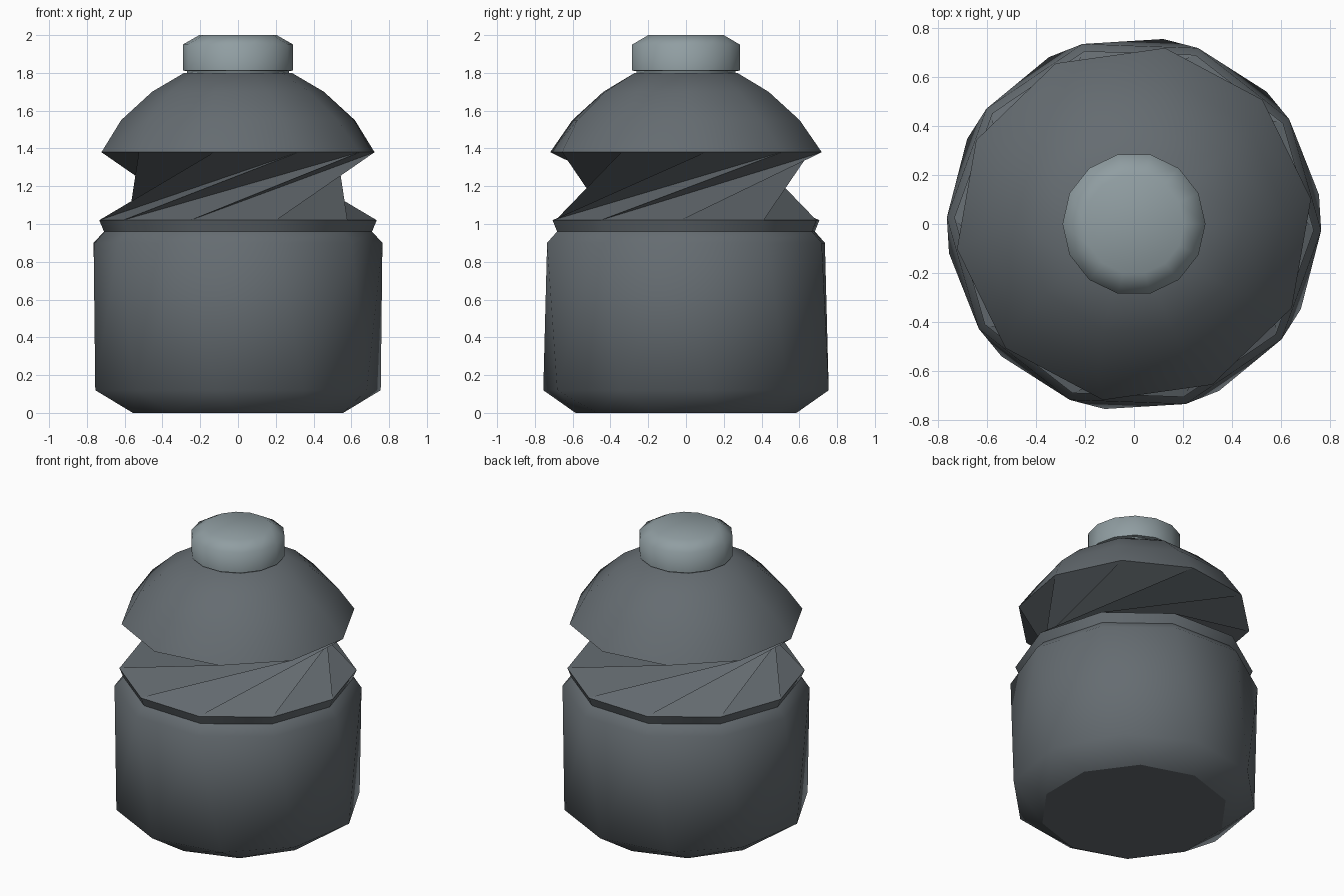
import bpy
from math import cos, sin, radians

if "Cube" in bpy.data.objects:
    bpy.data.objects.remove(bpy.data.objects["Cube"])


def material(name, color):
    m = bpy.data.materials.new(name)
    m.diffuse_color = (*color, 1)
    m.use_nodes = True
    m.node_tree.nodes["Principled BSDF"].inputs["Base Color"].default_value = m.diffuse_color
    return m


def loft(name, sides, rings, mat, flat_bands=(), smooth_angle=62):
    """Stack of polygon rings (z, radius, angle in degrees), skinned with triangles."""
    verts, faces = [], []
    for z, r, a in rings:
        for i in range(sides):
            t = radians(a + 360 * i / sides)
            verts.append((r * cos(t), r * sin(t), z))
    for k in range(len(rings) - 1):
        b, t = k * sides, (k + 1) * sides
        for i in range(sides):
            j = (i + 1) % sides
            faces.append((b + i, b + j, t + j))
            faces.append((b + i, t + j, t + i))
    n = len(faces)
    faces.append(tuple(reversed(range(sides))))
    faces.append(tuple(range(len(verts) - sides, len(verts))))
    me = bpy.data.meshes.new(name)
    me.from_pydata(verts, [], faces)
    me.update()
    ob = bpy.data.objects.new(name, me)
    bpy.context.collection.objects.link(ob)
    me.materials.append(mat)
    bpy.ops.object.select_all(action='DESELECT')
    bpy.context.view_layer.objects.active = ob
    ob.select_set(True)
    bpy.ops.object.shade_smooth_by_angle(angle=radians(smooth_angle))
    # Keep the base and the chosen bands faceted
    me.polygons[n].use_smooth = False
    for k in flat_bands:
        for p in me.polygons[k * 2 * sides:(k + 1) * 2 * sides]:
            p.use_smooth = False
    return ob


dark = material("dark_slate", (0.13, 0.15, 0.165))
light = material("light_slate", (0.28, 0.34, 0.36))

# Body: drum, pinched rim, strongly twisted waist and domed shoulder
loft("bottle_body", 10, [
    (0.00, 0.585, 18),
    (0.12, 0.765, 9),
    (0.90, 0.765, -2),
    (0.96, 0.71, -2),
    (1.02, 0.735, -2),
    (1.38, 0.73, 80),
    (1.55, 0.62, 76),
    (1.70, 0.455, 74),
    (1.80, 0.285, 72),
], dark, flat_bands=(4,))

# Cap: short disc with a chamfered top
loft("bottle_cap", 14, [
    (1.79, 0.27, 0),
    (1.81, 0.27, 0),
    (1.812, 0.292, 0),
    (1.95, 0.292, 0),
    (2.00, 0.205, 0),
], light)
